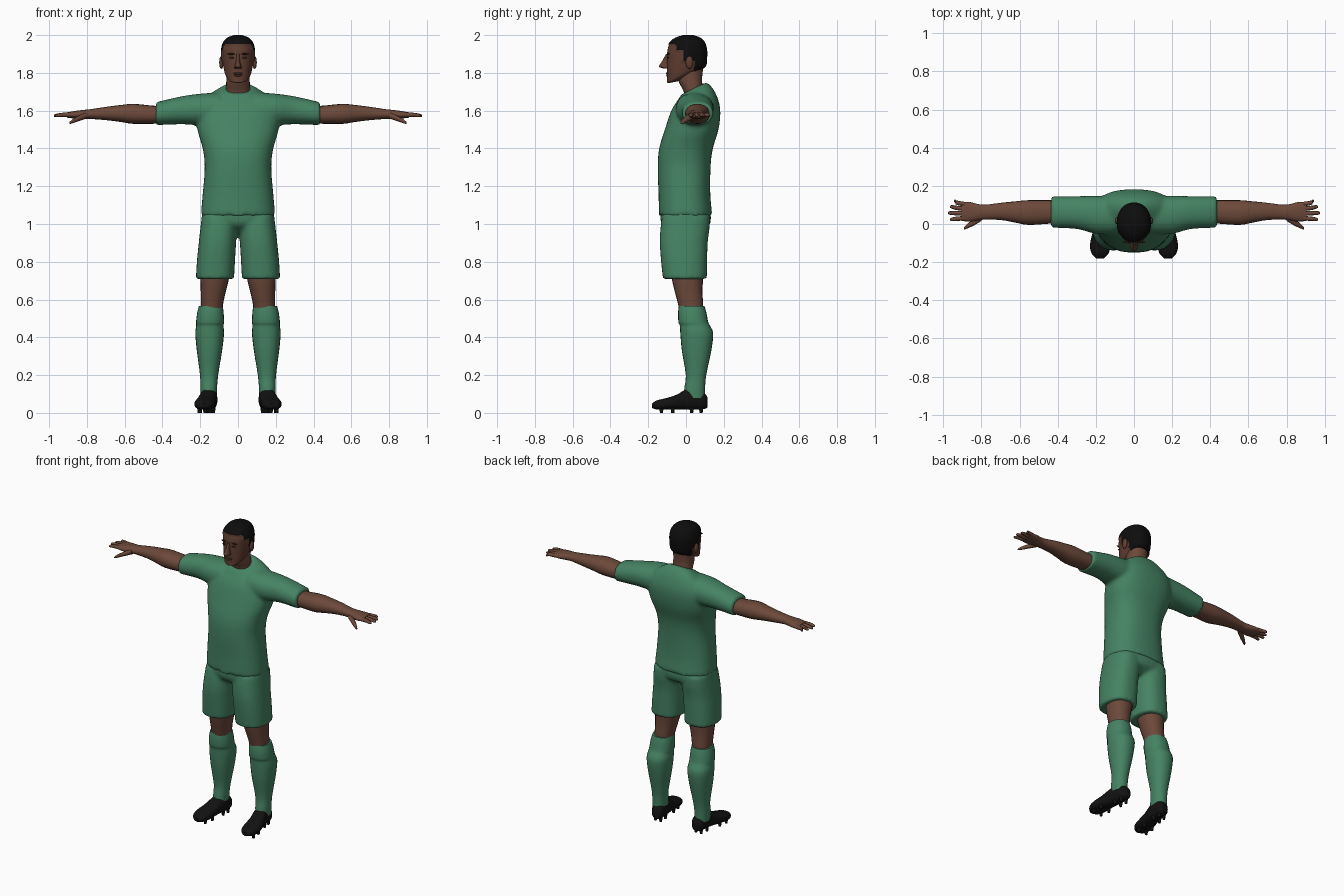
import bpy, bmesh, math
from mathutils import Vector, Matrix


def material(name, rgb):
    m = bpy.data.materials.new(name)
    m.diffuse_color = (*rgb, 1)
    return m


GREEN = material("kit green", (0.060, 0.228, 0.125))
SKIN = material("brown skin", (0.150, 0.066, 0.042))
FACE = material("face skin", (0.115, 0.048, 0.031))
BROW = material("brow brown", (0.035, 0.014, 0.009))
HAIR = material("hair black", (0.004, 0.004, 0.004))
SHOE = material("shoe black", (0.006, 0.006, 0.006))


def spline(rings, steps):
    """Catmull-Rom interpolation of ring parameters."""
    rings = [tuple(r) + (0,) * (6 - len(r)) for r in rings]
    out = []
    for i in range(len(rings) - 1):
        p0, p1, p2 = rings[max(i - 1, 0)], rings[i], rings[i + 1]
        p3 = rings[min(i + 2, len(rings) - 1)]
        for s in range(steps):
            t = s / steps
            out.append([0.5 * (2 * b + (c - a) * t + (2 * a - 5 * b + 4 * c - d) * t * t
                               + (3 * b - a - 3 * c + d) * t ** 3)
                        for a, b, c, d in zip(p0, p1, p2, p3)])
    return out + [list(rings[-1])]


def loft(bm, axis, rings, side=1, n=20, p=2.2, steps=3):
    """Capped loft along an axis; ring = (position, centre a, centre b, radius a, radius b, tilt)."""
    rows = []
    for t, ca, cb, ra, rb, tilt in spline(rings, steps):
        row = []
        for i in range(n):
            c, s = math.cos(math.tau * i / n), math.sin(math.tau * i / n)
            a = ca + ra * math.copysign(abs(c) ** (2 / p), c)
            b = cb + rb * math.copysign(abs(s) ** (2 / p), s)
            u = t + tilt * (b - cb)
            x, y, z = {"z": (a, b, u), "x": (u, a, b), "y": (a, u, b)}[axis]
            row.append(bm.verts.new((x * side, y, z)))
        rows.append(row)
    for lo, hi in zip(rows, rows[1:]):
        for i in range(n):
            j = (i + 1) % n
            bm.faces.new((lo[i], lo[j], hi[j], hi[i]))
    bm.faces.new(rows[0][::-1])
    bm.faces.new(rows[-1])


def ball(bm, centre, size):
    bmesh.ops.create_uvsphere(bm, u_segments=14, v_segments=8, radius=1,
                              matrix=Matrix.Translation(centre) @ Matrix.Diagonal((*size, 1)))


def finish(name, bm, mats, fuse=False, angle=50):
    bmesh.ops.recalc_face_normals(bm, faces=bm.faces)
    me = bpy.data.meshes.new(name)
    bm.to_mesh(me)
    bm.free()
    for m in mats:
        me.materials.append(m)
    me.shade_smooth()
    me.set_sharp_from_angle(angle=math.radians(angle))
    ob = bpy.data.objects.new(name, me)
    bpy.context.collection.objects.link(ob)
    if fuse:  # blend the overlapping cloth volumes into one skin
        r = ob.modifiers.new("fuse", "REMESH")
        r.mode, r.voxel_size, r.use_smooth_shade = "VOXEL", 0.011, True
        s = ob.modifiers.new("soften", "SMOOTH")
        s.factor, s.iterations = 0.5, 5
    return ob


# Shirt: body with tilted collar, plus two short sleeves
bm = bmesh.new()
loft(bm, "z", [(1.045, 0, -.002, .197, .142), (1.15, 0, -.008, .188, .137), (1.3, 0, -.010, .176, .140),
               (1.4, 0, 0, .187, .142), (1.5, 0, .030, .215, .142), (1.6, 0, .052, .215, .130),
               (1.66, 0, .056, .180, .108, .15), (1.70, 0, .050, .120, .083, .35),
               (1.718, 0, .040, .078, .066, .5)], n=40, p=2.4)
for sd in (1, -1):
    loft(bm, "x", [(.10, .045, 1.605, .10, .092), (.20, .048, 1.606, .10, .084), (.30, .060, 1.602, .086, .074),
                   (.435, .062, 1.584, .082, .061)], sd, n=28)
finish("shirt", bm, [GREEN], fuse=True)

# Shorts: pelvis and two loose legs
bm = bmesh.new()
loft(bm, "z", [(.955, 0, 0, .12, .07), (.99, 0, 0, .185, .122), (1.03, 0, -.002, .193, .134),
               (1.09, 0, -.004, .185, .130)], n=36, p=2.4)
for sd in (1, -1):
    loft(bm, "z", [(.708, .122, -.006, .101, .116), (.80, .117, -.010, .101, .122), (.90, .109, -.012, .099, .127),
                   (.98, .102, -.005, .097, .130), (1.04, .10, 0, .092, .126)], sd, n=32, p=2.4)
finish("shorts", bm, [GREEN], fuse=True)

for sd, tag in ((1, "left"), (-1, "right")):
    # Bare knee
    bm = bmesh.new()
    loft(bm, "z", [(.50, .143, .03, .055, .058), (.57, .138, .025, .058, .066), (.64, .131, .014, .066, .073),
                   (.72, .123, .007, .077, .084), (.82, .118, .005, .08, .09)], sd)
    finish(tag + "_leg", bm, [SKIN])

    # Long sock with folded cuff
    bm = bmesh.new()
    loft(bm, "z", [(.08, .155, .045, .042, .055), (.13, .155, .046, .044, .055), (.20, .153, .053, .048, .054),
                   (.33, .151, .056, .067, .078), (.42, .150, .057, .076, .087), (.462, .149, .047, .072, .080),
                   (.480, .148, .039, .074, .079), (.53, .146, .033, .070, .075), (.565, .144, .030, .063, .068)],
         sd, n=24)
    finish(tag + "_sock", bm, [GREEN])

    # Shoe with studs
    bm = bmesh.new()
    loft(bm, "y", [(-.180, .178, .038, .020, .012), (-.155, .178, .042, .044, .024), (-.11, .176, .047, .055, .030),
                   (-.05, .168, .057, .050, .039), (0, .158, .071, .045, .053), (.05, .152, .072, .043, .055),
                   (.095, .148, .064, .037, .044), (.115, .146, .055, .020, .026)], sd, n=20, p=2.5)
    for x, y in ((.15, -.13), (.205, -.13), (.14, -.07), (.20, -.07), (.13, .03), (.175, .03), (.13, .08), (.168, .08)):
        bmesh.ops.create_cone(bm, cap_ends=True, segments=8, radius1=.008, radius2=.012, depth=.03,
                              matrix=Matrix.Translation((x * sd, y, .015)))
    finish(tag + "_shoe", bm, [SHOE])

    # Arm and palm
    bm = bmesh.new()
    loft(bm, "x", [(.36, .064, 1.580, .060, .050), (.43, .064, 1.578, .061, .047), (.55, .060, 1.583, .065, .053),
                   (.62, .063, 1.585, .056, .045), (.70, .066, 1.585, .045, .035), (.78, .062, 1.582, .039, .026),
                   (.82, .062, 1.580, .043, .024), (.865, .064, 1.578, .052, .020), (.905, .066, 1.577, .049, .014)], sd)
    # Fingers and thumb
    for tip, y0, y1 in ((.945, .103, .120), (.965, .079, .090), (.975, .055, .058), (.965, .031, .024)):
        loft(bm, "x", [(.88, y0, 1.578, .012, .013), (.93, (y0 + y1) / 2, 1.578, .0115, .011),
                       (tip - .008, y1, 1.574, .009, .008), (tip, y1, 1.573, .004, .004)], sd, n=8)
    loft(bm, "x", [(.80, .036, 1.575, .020, .017), (.84, .010, 1.560, .018, .015), (.875, -.012, 1.544, .012, .011),
                   (.892, -.024, 1.535, .006, .006)], sd, n=10)
    finish(tag + "_arm", bm, [SKIN])

    # Ear
    bm = bmesh.new()
    ball(bm, (.088 * sd, .018, 1.855), (.012, .020, .034))
    finish(tag + "_ear", bm, [FACE])

    # Eyebrow and eye plates
    bm = bmesh.new()
    ball(bm, (.036 * sd, -.094, 1.900), (.022, .006, .0045))
    ball(bm, (.034 * sd, -.095, 1.880), (.013, .004, .005))
    finish(tag + "_brow_and_eye", bm, [BROW])

# Neck
bm = bmesh.new()
loft(bm, "z", [(1.64, 0, .045, .066, .05), (1.70, 0, .040, .064, .052), (1.76, 0, .022, .062, .063),
               (1.82, 0, .025, .062, .065)], n=24)
finish("neck", bm, [SKIN])

# Head, with the cap of hair raised above the hairline
bm = bmesh.new()
loft(bm, "z", [(1.752, 0, -.062, .024, .028, .2), (1.765, 0, -.046, .049, .054, .3), (1.79, 0, -.018, .066, .082, .28),
               (1.83, 0, 0, .077, .100, .08), (1.88, 0, .003, .083, .103), (1.92, 0, .004, .084, .102),
               (1.955, 0, .006, .076, .091), (1.98, 0, .010, .056, .066), (1.994, 0, .012, .020, .026)],
     n=48, p=2.15, steps=6)
bm.normal_update()
moved = set()
for f in bm.faces:
    c = f.calc_center_median()
    if c.z > 1.952 or (c.y > -.05 and c.z > 1.92) or (c.y > -.005 and c.z > 1.865) or (c.y > .04 and c.z > 1.80):
        f.material_index = 1
        moved.update(f.verts)
bmesh.ops.recalc_face_normals(bm, faces=bm.faces)
bm.normal_update()
shift = [(v, v.normal.copy()) for v in moved]
for v, nrm in shift:
    v.co += nrm * .006
finish("head", bm, [FACE, HAIR])

# Nose
bm = bmesh.new()
loft(bm, "z", [(1.822, 0, -.100, .016, .014), (1.830, 0, -.113, .020, .027), (1.838, 0, -.113, .017, .029),
               (1.865, 0, -.104, .010, .021), (1.900, 0, -.094, .009, .012)], n=12, p=2)
finish("nose", bm, [FACE])

# Lips
bm = bmesh.new()
ball(bm, (0, -.097, 1.797), (.026, .010, .006))
ball(bm, (0, -.095, 1.786), (.022, .010, .006))
finish("lips", bm, [FACE])
